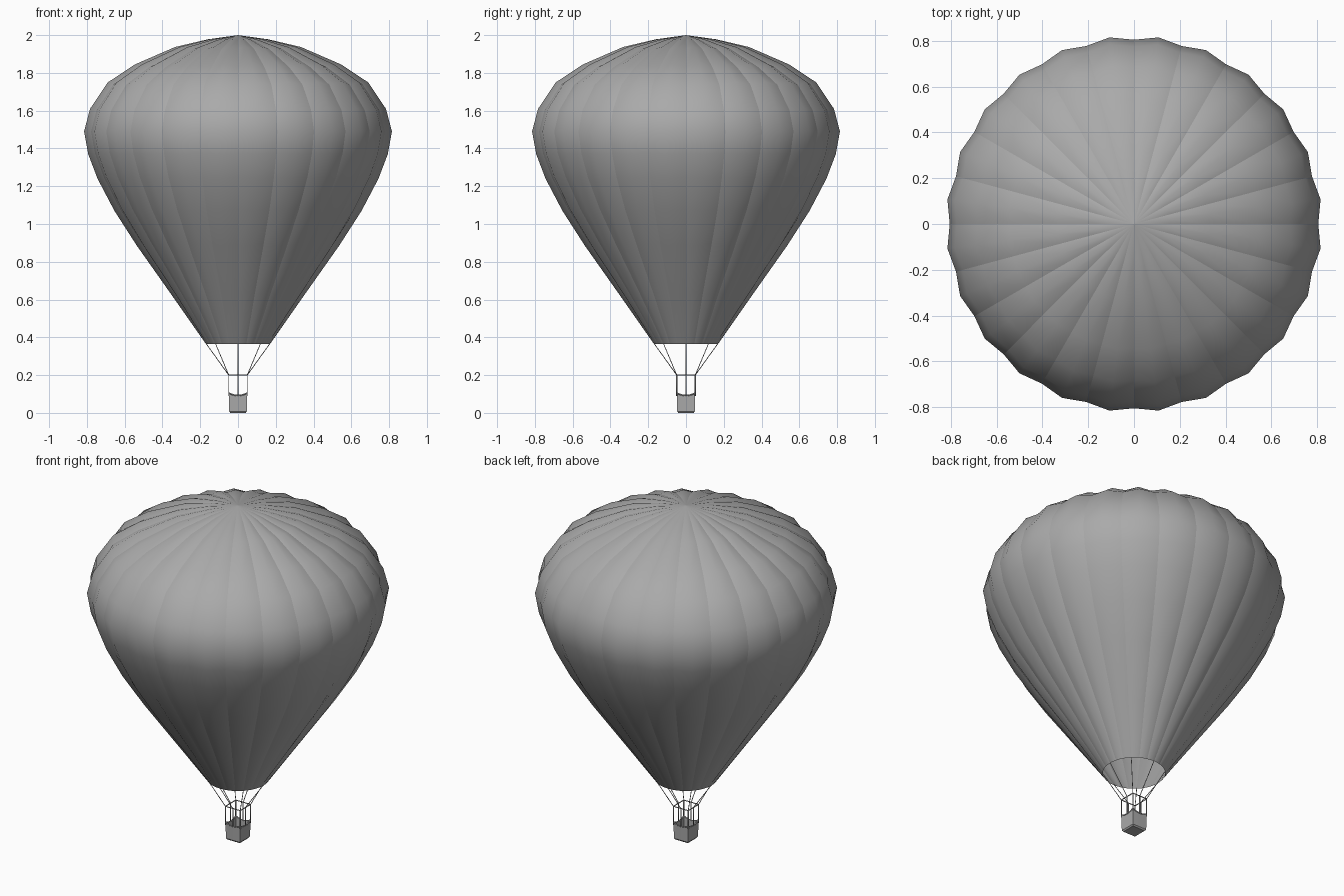
import bpy
import bmesh
from math import sin, cos, pi
from mathutils import Vector

cube = bpy.data.objects.get("Cube")
if cube:
    bpy.data.objects.remove(cube, do_unlink=True)

grey = bpy.data.materials.new("plain grey")
grey.use_nodes = True
grey.diffuse_color = (0.4, 0.4, 0.4, 1)
grey.node_tree.nodes["Principled BSDF"].inputs["Base Color"].default_value = (0.4, 0.4, 0.4, 1)


def finish(name, bm, smooth=False):
    bmesh.ops.recalc_face_normals(bm, faces=bm.faces)
    for f in bm.faces:
        f.smooth = smooth
    mesh = bpy.data.meshes.new(name)
    bm.to_mesh(mesh)
    bm.free()
    mesh.materials.append(grey)
    obj = bpy.data.objects.new(name, mesh)
    bpy.context.collection.objects.link(obj)
    return obj


def bridge(bm, a, b):
    n = len(a)
    for i in range(n):
        bm.faces.new((a[i], a[(i + 1) % n], b[(i + 1) % n], b[i]))


def rods(name, pairs, radius):
    """Thin straight rods between pairs of points."""
    bm = bmesh.new()
    for p, q in pairs:
        d = q - p
        mat = d.to_track_quat('Z', 'Y').to_matrix().to_4x4()
        mat.translation = (p + q) / 2
        bmesh.ops.create_cone(bm, cap_ends=True, segments=6, radius1=radius,
                              radius2=radius, depth=d.length, matrix=mat)
    return finish(name, bm, True)


# Envelope: gores bulge at their middles, with sharp seams between them
GORES = 24
profile = [(0.17, 0.365), (0.355, 0.625), (0.54, 0.885), (0.66, 1.07),
           (0.75, 1.24), (0.80, 1.37), (0.822, 1.49), (0.79, 1.61),
           (0.695, 1.75), (0.55, 1.845), (0.336, 1.937), (0.16, 1.978)]
bm = bmesh.new()
rings = []
for k, (r, z) in enumerate(profile):
    r0, z0 = profile[max(k - 1, 0)]
    r1, z1 = profile[k + 1] if k + 1 < len(profile) else (0, 2)
    normal = Vector((z1 - z0, r0 - r1)).normalized()
    depth = 0.017 * min(1, r / 0.5) if k else 0
    ring = []
    for i in range(GORES * 2):
        a = i * pi / GORES
        d = depth if i % 2 == 0 else 0
        rr, zz = r - normal.x * d, z - normal.y * d
        ring.append(bm.verts.new((rr * cos(a), rr * sin(a), zz)))
    rings.append(ring)
for a, b in zip(rings, rings[1:]):
    bridge(bm, a, b)
    for i in range(0, GORES * 2, 2):
        bm.edges.get((a[i], b[i])).smooth = False
apex = bm.verts.new((0, 0, 2))
top = rings[-1]
for i in range(GORES * 2):
    bm.faces.new((top[i], top[(i + 1) % len(top)], apex))
for i in range(0, GORES * 2, 2):
    bm.edges.get((top[i], apex)).smooth = False
finish("envelope", bm, True)


# Basket: square tub whose rim dips along each side
def square(half, steps=6):
    corners = [Vector((x, y)) * half for x, y in ((-1, -1), (1, -1), (1, 1), (-1, 1))]
    return [corners[i].lerp(corners[(i + 1) % 4], s / steps)
            for i in range(4) for s in range(steps)]


def rim_height(p, half):
    return 0.092 + 0.013 * (min(abs(p.x), abs(p.y)) / half) ** 2


bm = bmesh.new()
loops = []
for half, z in ((0.041, 0), (0.047, 0.008), (0.049, None), (0.044, None), (0.042, 0.014)):
    loops.append([bm.verts.new((p.x, p.y, rim_height(p, half) if z is None else z))
                  for p in square(half)])
for a, b in zip(loops, loops[1:]):
    bridge(bm, a, b)
bm.faces.new(loops[0])
bm.faces.new(loops[-1])
finish("basket", bm)

rim = [Vector((p.x, p.y, rim_height(p, 0.048))) for p in square(0.048)]
rods("basket_rim", list(zip(rim, rim[1:] + rim[:1])), 0.004)

# Square frame, uprights and ropes at the corners and side middles
frame = [Vector((p.x, p.y, 0.2)) for p in square(0.049, 2)]
rods("burner_frame", list(zip(frame, frame[1:] + frame[:1])), 0.003)
rods("uprights", [(Vector((p.x, p.y, 0.09)), p) for p in frame], 0.003)
rods("ropes", [(p, Vector((p.x, p.y, 0)).normalized() * 0.168 + Vector((0, 0, 0.366)))
               for p in frame], 0.002)
